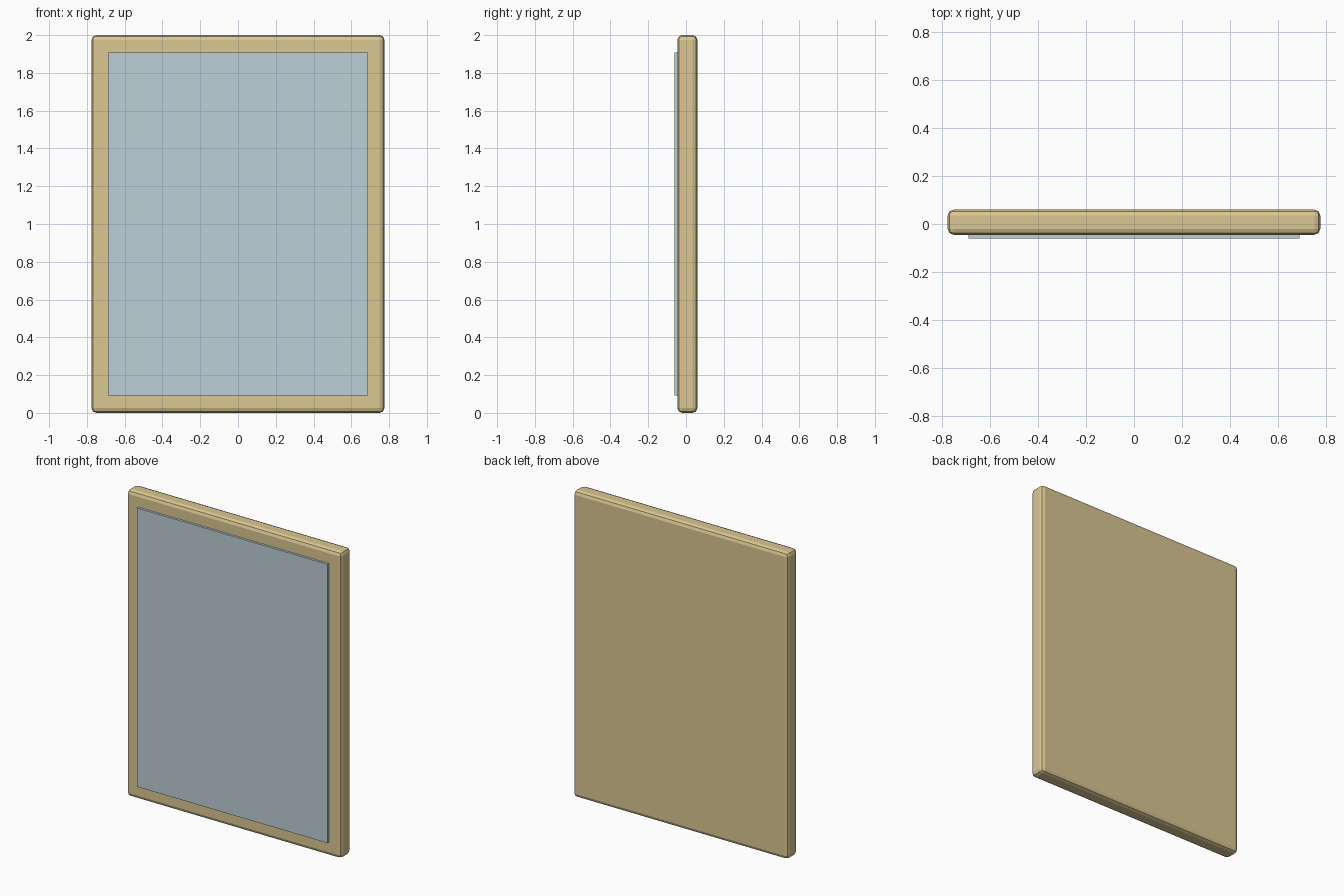
import bpy

if "Cube" in bpy.data.objects:
    bpy.data.objects.remove(bpy.data.objects["Cube"])


def box(name, size, centre, colour, bevel=0.0, segments=3):
    bpy.ops.mesh.primitive_cube_add(size=1, location=centre)
    ob = bpy.context.object
    ob.name = name
    ob.scale = size
    bpy.ops.object.transform_apply(location=False, rotation=False, scale=True)
    mat = bpy.data.materials.new(name + "_material")
    mat.diffuse_color = colour
    mat.use_nodes = True
    mat.node_tree.nodes["Principled BSDF"].inputs["Base Color"].default_value = mat.diffuse_color
    ob.data.materials.append(mat)
    if bevel:
        mod = ob.modifiers.new("rounded_edges", 'BEVEL')
        mod.width = bevel
        mod.segments = segments
    return ob


# Rounded backing slab that forms the visible border
box("frame", (1.55, 0.105, 2.0), (0, 0.0075, 1.0), (0.70, 0.57, 0.29, 1), 0.025, 2)

# Thin sharp-edged panel standing proud of the front
box("front_panel", (1.376, 0.03, 1.818), (0, -0.045, 1.0), (0.51, 0.62, 0.68, 1))
